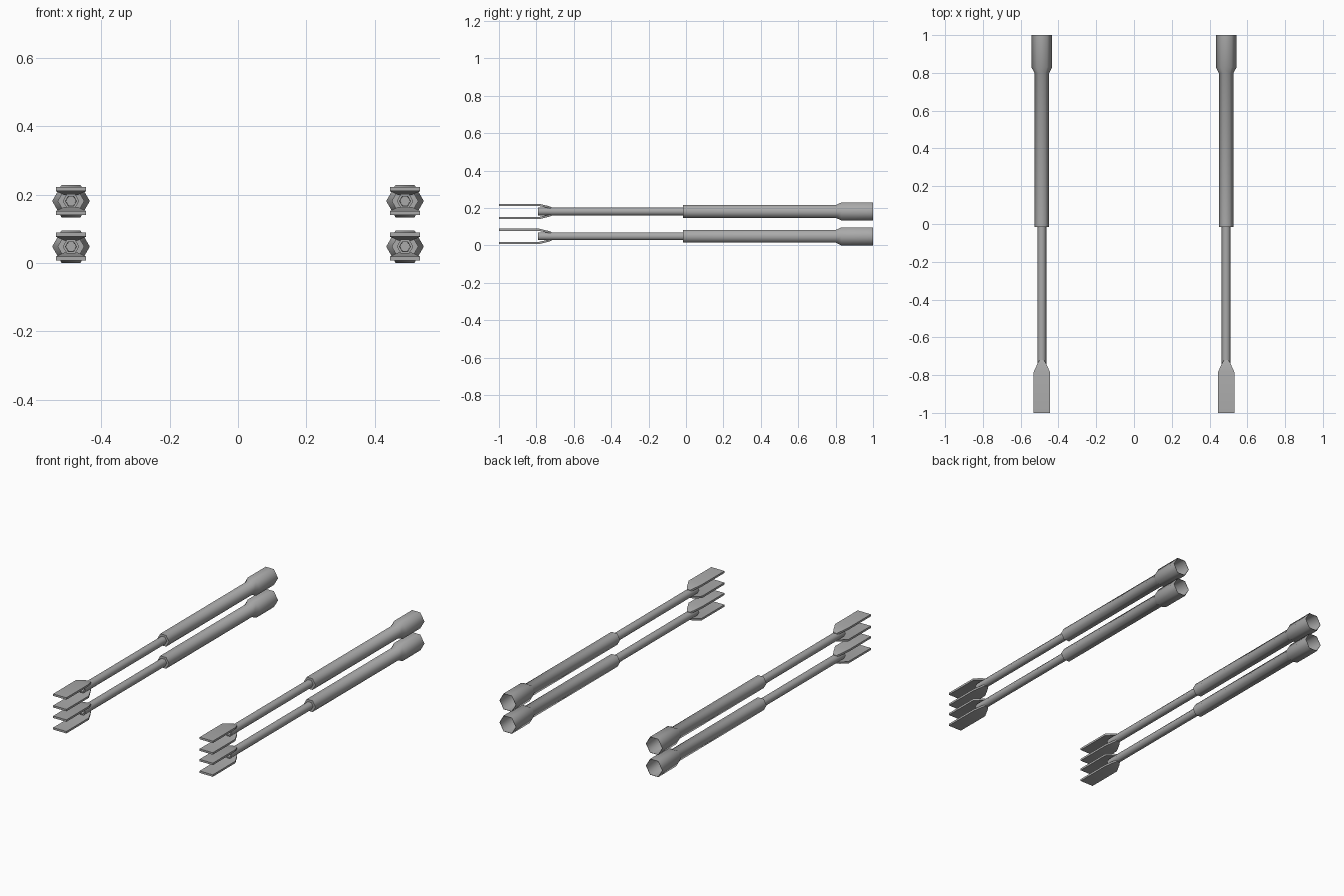
import bpy, bmesh, math

cube = bpy.data.objects.get("Cube")
if cube:
    bpy.data.objects.remove(cube, do_unlink=True)

steel = bpy.data.materials.new("steel_grey")
steel.use_nodes = True
colour = (0.4, 0.4, 0.4, 1)
steel.diffuse_color = colour
steel.node_tree.nodes["Principled BSDF"].inputs["Base Color"].default_value = colour


def finish(bm, name, location, angle):
    bmesh.ops.recalc_face_normals(bm, faces=bm.faces)
    mesh = bpy.data.meshes.new(name)
    bm.to_mesh(mesh)
    bm.free()
    mesh.materials.append(steel)
    obj = bpy.data.objects.new(name, mesh)
    bpy.context.collection.objects.link(obj)
    obj.location = location
    bpy.ops.object.select_all(action='DESELECT')
    obj.select_set(True)
    bpy.context.view_layer.objects.active = obj
    bpy.ops.object.shade_smooth_by_angle(angle=math.radians(angle))


def loft(name, rings, location, angle):
    """Join successive closed rings of points and cap both ends."""
    bm = bmesh.new()
    loops = [[bm.verts.new(p) for p in ring] for ring in rings]
    for a, b in zip(loops, loops[1:]):
        n = len(a)
        for i in range(n):
            j = (i + 1) % n
            bm.faces.new((a[i], a[j], b[j], b[i]))
    bm.faces.new(loops[0])
    bm.faces.new(loops[-1])
    finish(bm, name, location, angle)


def hexagon(y, radius):
    return [(radius * math.cos(i * math.pi / 3), y, radius * math.sin(i * math.pi / 3))
            for i in range(6)]


def hex_tube(name, profile, location):
    loft(name, [hexagon(y, r) for y, r in profile], location, 62)


# Profiles are (y, radius); the rod tip and rear socket are hollow
ROD = [(-0.75, 0.015), (-0.79, 0.016), (-0.79, 0.024), (0.0, 0.024)]
BARREL = [(-0.015, 0.039), (0.80, 0.039), (0.83, 0.055), (1.0, 0.055),
          (1.0, 0.053), (0.83, 0.052), (0.81, 0.037)]
# Fork prong sections: y, half width, inner z, outer z
PRONG = [(-1.0, 0.044, 0.029, 0.041), (-0.785, 0.044, 0.029, 0.041),
         (-0.735, 0.021, 0.018, 0.029), (-0.72, 0.011, 0.016, 0.024)]


def prong(name, side, location):
    rings = [[(-w, y, side * lo), (w, y, side * lo), (w, y, side * hi), (-w, y, side * hi)]
             for y, w, lo, hi in PRONG]
    loft(name, rings, location, 40)


# Two stacked telescopic struts on each side
for side, x in (("left", 0.488), ("right", -0.488)):
    for level, z in (("lower", 0.048), ("upper", 0.181)):
        place = (x, 0, z)
        label = side + "_" + level
        hex_tube(label + "_rod", ROD, place)
        hex_tube(label + "_barrel", BARREL, place)
        prong(label + "_top_prong", 1, place)
        prong(label + "_bottom_prong", -1, place)
